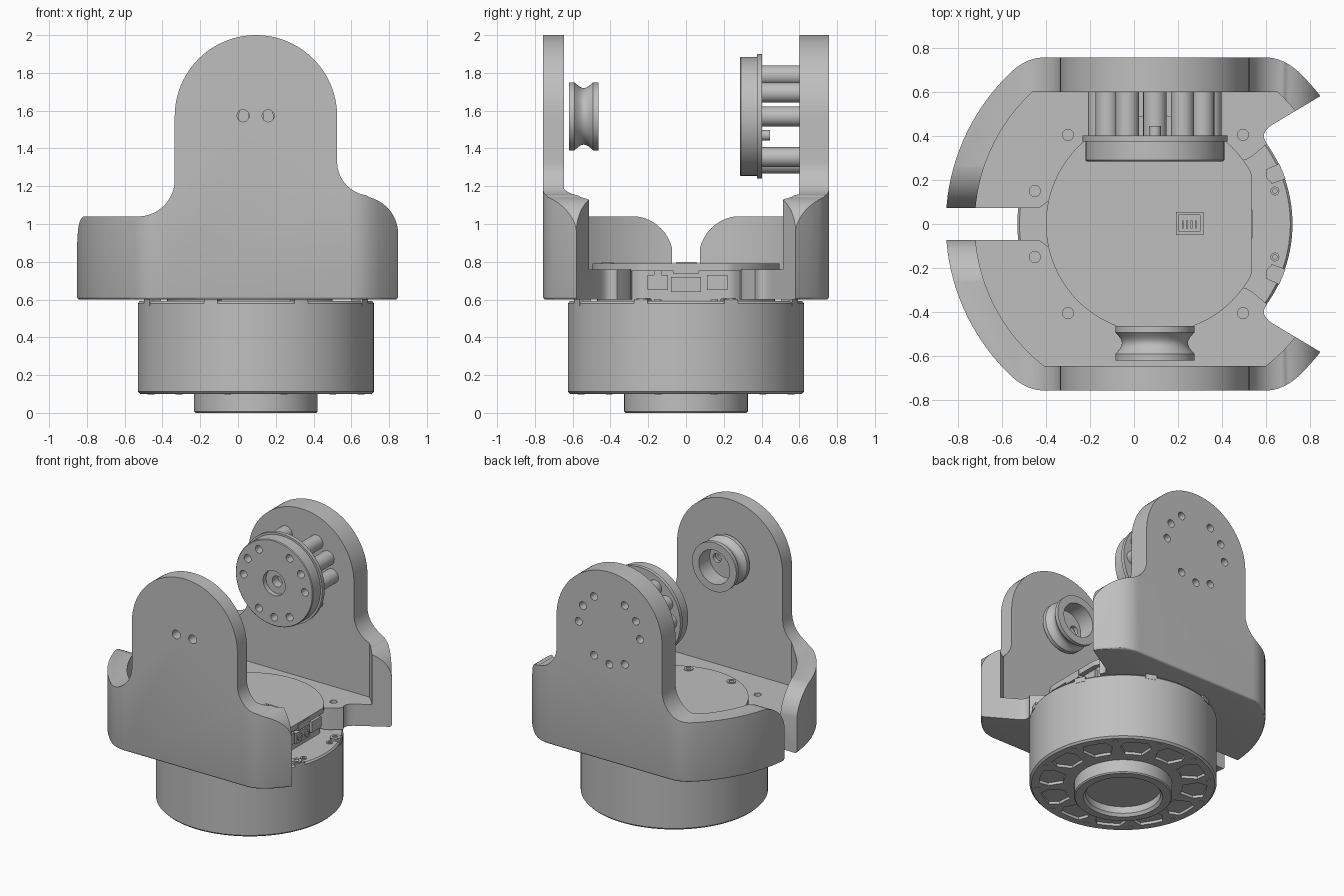
import bpy, bmesh
from math import sin, cos, asin, radians, degrees, pi

if bpy.data.objects.get("Cube"):
    bpy.data.objects.remove(bpy.data.objects["Cube"])

grey = bpy.data.materials.new("machined grey")
grey.use_nodes = True
COLOUR = (0.52, 0.52, 0.52, 1)
grey.diffuse_color = COLOUR
grey.node_tree.nodes["Principled BSDF"].inputs["Base Color"].default_value = COLOUR

CX, CZ = 0.095, 1.57      # motor axis in x, pivot height in z


def finish(name, bm):
    bmesh.ops.recalc_face_normals(bm, faces=bm.faces)
    mesh = bpy.data.meshes.new(name)
    bm.to_mesh(mesh)
    bm.free()
    mesh.materials.append(grey)
    ob = bpy.data.objects.new(name, mesh)
    bpy.context.collection.objects.link(ob)
    return ob


def arc(cx, cy, r, a0, a1, n=24):
    angles = [radians(a0 + (a1 - a0) * i / n) for i in range(n + 1)]
    return [(cx + r * cos(a), cy + r * sin(a)) for a in angles]


def circle(cx, cy, r, n=32):
    return arc(cx, cy, r, 0, 360, n)[:-1]


def polar(r, a, cy=0):
    return (CX + r * cos(radians(a)), cy + r * sin(radians(a)))


def place(axis, u, v, t):
    return {"x": (t, u, v), "y": (u, t, v), "z": (u, v, t)}[axis]


def prism(name, outlines, lo, hi, axis="z", bevel=0):
    """Extrude one or more closed outlines along an axis."""
    bm = bmesh.new()
    for pts in outlines:
        a = [bm.verts.new(place(axis, u, v, lo)) for u, v in pts]
        b = [bm.verts.new(place(axis, u, v, hi)) for u, v in pts]
        base = bm.faces.new(a)
        bm.faces.new(b)
        for i in range(len(a)):
            j = (i + 1) % len(a)
            bm.faces.new((a[i], a[j], b[j], b[i]))
        if bevel:
            bmesh.ops.recalc_face_normals(bm, faces=bm.faces)
            bmesh.ops.bevel(bm, geom=list(base.edges), offset=bevel, segments=3,
                            profile=0.5, affect="EDGES")
    return finish(name, bm)


def box(name, x0, x1, y0, y1, z0, z1):
    return prism(name, [[(x0, y0), (x1, y0), (x1, y1), (x0, y1)]], z0, z1)


def lathe(name, profile, cu, cv, axis="z", n=96, closed=False):
    """Revolve (radius, position) points about an axis."""
    bm = bmesh.new()
    rings = []
    for r, t in profile:
        if r == 0:
            rings.append([bm.verts.new(place(axis, cu, cv, t))] * n)
        else:
            rings.append([bm.verts.new(place(axis, u, v, t)) for u, v in circle(cu, cv, r, n)])
    pairs = list(zip(rings, rings[1:])) + ([(rings[-1], rings[0])] if closed else [])
    for a, b in pairs:
        for i in range(n):
            j = (i + 1) % n
            bm.faces.new(dict.fromkeys((a[i], a[j], b[j], b[i])))
    return finish(name, bm)


def combine(ob, tool, op="DIFFERENCE"):
    mod = ob.modifiers.new("cut", "BOOLEAN")
    mod.operation, mod.object, mod.solver = op, tool, "EXACT"
    bpy.context.view_layer.objects.active = ob
    bpy.ops.object.modifier_apply(modifier=mod.name)
    bpy.data.objects.remove(tool)


def flip(pts):
    return [(x, -y) for x, y in reversed(pts)]


def corner(p, q, r, n=8):
    """Smooth rounded corner from p to r, pulled towards q."""
    ts = [i / n for i in range(n + 1)]
    return [tuple((1 - t) ** 2 * a + 2 * t * (1 - t) * b + t * t * c
                  for a, b, c in zip(p, q, r)) for t in ts]


# Yoke bracket: round plan with flat front and back, cut to its front silhouette
left_side = arc(CX, 0, 0.95, 180, 133)
right_side = arc(CX, 0, 0.95, 47, 0)
half = (left_side[:-1] + corner(left_side[-1], (-0.485, 0.757), (-0.4, 0.757))
        + corner((0.59, 0.757), (0.675, 0.757), right_side[0]) + right_side[1:])
bracket = prism("yoke_bracket", [half + flip(half)[1:-1]], 0.6, 2.1, bevel=0.015)

silhouette = ([(-1, 0.5), (-1, 1.04)] + arc(-0.53, 1.235, 0.195, -90, 0)
              + arc(CX, CZ, 0.43, 180, 0, 48) + arc(0.705, 1.33, 0.18, 180, 262)
              + arc(0.645, 0.945, 0.203, 76, 0) + [(0.848, 0.5)])
combine(bracket, prism("silhouette", [silhouette], -1, 1, "y"), "INTERSECT")

# Hollow between the walls
R_IN = 0.818
back, front = degrees(asin(0.6 / R_IN)), degrees(asin(0.645 / R_IN))
hollow = arc(CX, 0, R_IN, -front, back, 48) + arc(CX, 0, R_IN, 180 - back, 180 + front, 48)
combine(bracket, prism("hollow", [hollow], 0.76, 2.2))

# Opening on one side, slot with rounded wall ends on the other
mouth = [(1.1, 0.732)] + corner((0.63, 0.452), (0.565, 0.41), (0.605, 0.365))
mouth += [(0.54, 0.31), (0.51, 0.292), (0.46, 0.285)]
combine(bracket, prism("mouth", [mouth + flip(mouth)], 0.5, 2.2))
slot = [(-1.1, 0.073), (-0.43, 0.073), (-0.38, 0.11)]
combine(bracket, prism("slot", [slot + flip(slot)], 0.5, 2.2))
bell = ([(-0.29, 1.2)] + arc(-0.29, 0.82, 0.222, 90, 0)
        + arc(0.29, 0.82, 0.222, 180, 90) + [(0.29, 1.2)])
combine(bracket, prism("wall_ends", [bell], -1.1, -0.42, "x"))

# Screw holes in floor, front tab and back tab
floor_spots = [(x, s * y) for x, y in ((-0.45, 0.15), (-0.3, 0.405), (0.495, 0.405)) for s in (1, -1)]
combine(bracket, prism("floor_holes", [circle(x, y, 0.025) for x, y in floor_spots], 0.7, 0.9))
tab_holes = [circle(x, CZ + 0.003, 0.032) for x in (0.027, 0.16)]
combine(bracket, prism("front_holes", tab_holes, -0.9, -0.5, "y"))
pin_spots = [polar(0.25, a + d, CZ) for a in (30, 150, 270) for d in (-30, 0, 30)]
pin_holes = [circle(x, z, 0.028) for x, z in pin_spots]
combine(bracket, prism("back_holes", pin_holes, 0.5, 0.9, "y"))

# Motor body with hollow output boss
motor = lathe("motor_body", [(0, 0.07), (0.25, 0.07), (0.25, 0.02), (0.265, 0), (0.32, 0),
              (0.327, 0.008), (0.327, 0.1), (0.612, 0.1), (0.625, 0.113), (0.625, 0.58),
              (0.615, 0.592), (0, 0.592)], CX, 0, n=128)
pockets = [arc(CX, 0, 0.56, a - 8, a + 8, 4) + [polar(0.5, a + 12)]
           + arc(CX, 0, 0.4, a + 8, a - 8, 4) + [polar(0.5, a - 12)]
           for a in range(0, 360, 30)]
combine(motor, prism("pockets", pockets, 0.05, 0.12))
bolts = [circle(*polar(0.575, a), 0.018, 16) for a in range(15, 360, 30)]
prism("bottom_bolts", bolts, 0.097, 0.12)

# Small clips round the top rim of the motor
clips = [arc(CX, 0, 0.627, a - 3.5, a + 3.5, 4) + arc(CX, 0, 0.56, a + 3.5, a - 3.5, 4)
         for a in [22.5 + 45 * k for k in range(8)]]
prism("rim_clips", clips, 0.565, 0.602)

# Electronics housing and its lid, both flattened on the connector side
for name, rad, flat, lo, hi in (("electronics_housing", 0.47, 0.5, 0.58, 0.77),
                                ("housing_lid", 0.495, 0.535, 0.752, 0.792)):
    ob = prism(name, [[(min(x, flat), y) for x, y in circle(CX, 0, rad, 128)]], lo, hi)
    if name == "housing_lid":
        combine(ob, box("port_recess", 0.205, 0.3, -0.035, 0.04, 0.77, 0.9))
port = box("lid_port_frame", 0.19, 0.315, -0.05, 0.055, 0.78, 0.8)
combine(port, box("port_opening", 0.205, 0.3, -0.035, 0.04, 0.7, 0.9))
for i in range(4):
    box("port_contact", 0.217 + 0.02 * i, 0.225 + 0.02 * i, -0.02, 0.015, 0.765, 0.782)

# Connectors
box("power_connector", 0.48, 0.53, -0.08, 0.08, 0.64, 0.72)
box("data_connector", 0.48, 0.538, -0.065, 0.065, 0.735, 0.782)
for y in (-0.155, 0.16):
    box("side_connector", 0.48, 0.525, y - 0.05, y + 0.06, 0.65, 0.73)
box("connector_latch", 0.48, 0.525, -0.17, -0.13, 0.72, 0.765)
for y in (-0.04, 0.04):
    lathe("power_screw", [(0, 0.532), (0.012, 0.532), (0.012, 0.537), (0.026, 0.537),
          (0.026, 0.52), (0, 0.52)], y, 0.68, "x", 24)


# Socket screws on lid and motor flange
def socket_screw(x, y, z, rad):
    lathe("socket_screw", [(0, z + 0.005), (rad * 0.5, z + 0.005), (rad * 0.5, z + 0.02),
          (rad, z + 0.02), (rad, z - 0.01), (0, z - 0.01)], x, y, "z", 24)


for x in (-0.08, 0.27):
    socket_screw(x, -0.415, 0.777, 0.032)
for s in (1, -1):
    socket_screw(0.635, s * 0.225, 0.588, 0.036)
    socket_screw(0.64, s * 0.15, 0.58, 0.02)

# Grooved bearing spool behind the front tab
groove = [(0.18 - 0.03 * sin(pi * i / 12), -0.59 + 0.098 * i / 12) for i in range(13)]
spool = lathe("bearing_spool", [(0, -0.619), (0.18, -0.619)] + groove
              + [(0.18, -0.464), (0.125, -0.464), (0.125, -0.59), (0, -0.59)], CX, CZ, "y")
combine(spool, prism("spool_holes", tab_holes, -0.7, -0.55, "y"))

# Output disc on standoff pins in front of the back tab
disc = lathe("output_disc", [(0, 0.385), (0.04, 0.385), (0.04, 0.32), (0.09, 0.32), (0.09, 0.285),
             (0.31, 0.285), (0.315, 0.29), (0.315, 0.375), (0.33, 0.375), (0.33, 0.402),
             (0, 0.402)], CX, CZ, "y")
combine(disc, prism("disc_holes", pin_holes, 0.2, 0.35, "y"))
for x, z in pin_spots:
    lathe("standoff_pin", [(0.028, 0.395), (0.053, 0.395), (0.053, 0.602), (0.028, 0.602)],
          x, z, "y", 32, closed=True)
prism("locating_peg", [circle(CX, 1.47, 0.028)], 0.395, 0.445, "y")

# Smooth round surfaces, keep edges sharp
for ob in list(bpy.context.collection.objects):
    if ob.type == "MESH":
        bpy.ops.object.select_all(action="DESELECT")
        ob.select_set(True)
        bpy.context.view_layer.objects.active = ob
        bpy.ops.object.shade_smooth_by_angle(angle=radians(30))
